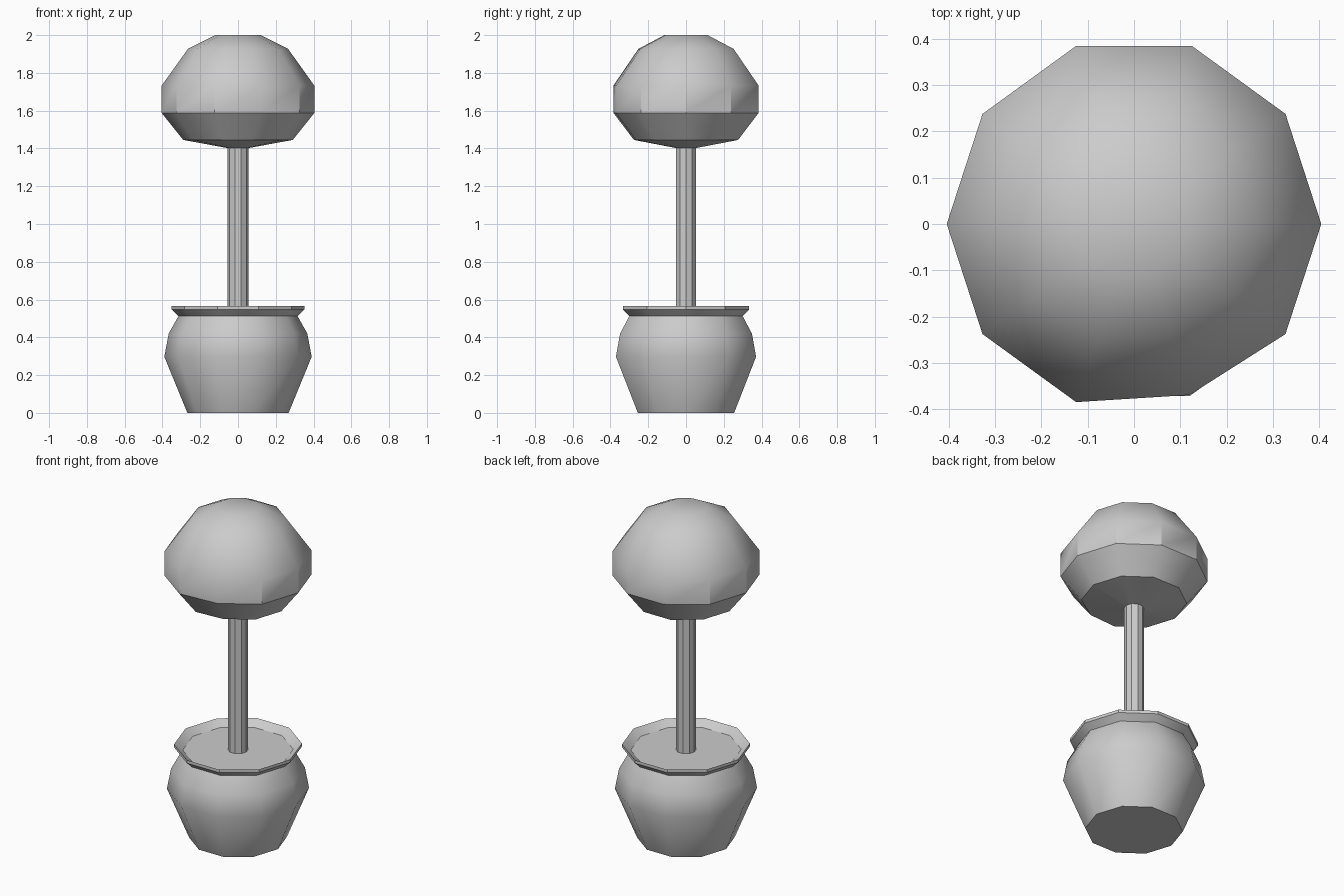
import bpy, bmesh, math

if "Cube" in bpy.data.objects:
    bpy.data.objects.remove(bpy.data.objects["Cube"])

SIDES = 10


def lathe(name, profile, cap_bottom=True, cap_top=True, tweak=None, angle=35):
    """Revolve (radius, z) points into a ten-sided shell; tweak scales single spokes."""
    tweak = tweak or {}
    bm = bmesh.new()
    rings = []
    for r, z in profile:
        ring = []
        for i in range(SIDES):
            a = 2 * math.pi * i / SIDES
            rr = r * tweak.get(i, 1.0)
            ring.append(bm.verts.new((rr * math.cos(a), rr * math.sin(a), z)))
        rings.append(ring)
    for lo, hi in zip(rings, rings[1:]):
        for i in range(SIDES):
            j = (i + 1) % SIDES
            bm.faces.new((lo[i], lo[j], hi[j], hi[i]))
    if cap_bottom:
        bm.faces.new(rings[0][::-1])
    if cap_top:
        bm.faces.new(rings[-1])
    mesh = bpy.data.meshes.new(name)
    bm.to_mesh(mesh)
    bm.free()
    obj = bpy.data.objects.new(name, mesh)
    bpy.context.collection.objects.link(obj)
    bpy.ops.object.select_all(action='DESELECT')
    obj.select_set(True)
    bpy.context.view_layer.objects.active = obj
    bpy.ops.object.shade_smooth_by_angle(angle=math.radians(angle))
    return obj


# Bulging pot with a flared lip; the last ring closes as the soil surface
lathe("pot", [(0.268, 0.0), (0.39, 0.297), (0.367, 0.42), (0.315, 0.513),
              (0.351, 0.547), (0.351, 0.565), (0.303, 0.53)])

# Straight trunk rising out of the soil
lathe("trunk", [(0.055, 0.53), (0.055, 1.402)], cap_bottom=False, cap_top=False)

# Clipped ball of foliage, tapering underneath to meet the trunk
lathe("foliage", [(0.055, 1.402), (0.29, 1.445), (0.345, 1.514), (0.404, 1.588),
                  (0.404, 1.733), (0.265, 1.927), (0.12, 2.0)],
      cap_bottom=False, tweak={8: 0.96})
